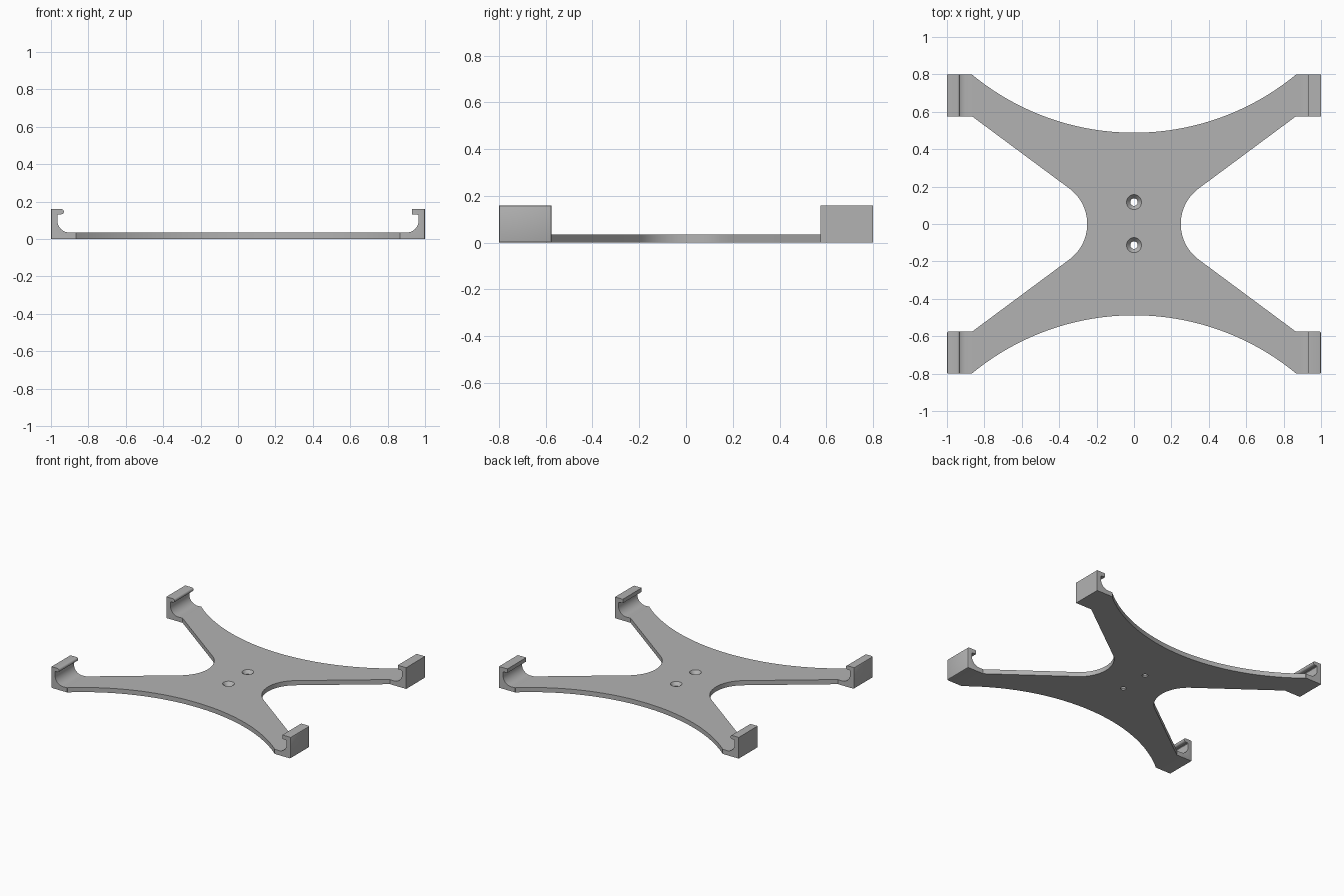
import bpy
import bmesh
from math import sin, cos, radians, asin

cube = bpy.data.objects.get("Cube")
if cube:
    bpy.data.objects.remove(cube, do_unlink=True)

THICK = 0.035
ARM_X, ARM_IN, ARM_OUT = 0.865, 0.575, 0.8

grey = bpy.data.materials.new("plain grey")
grey.use_nodes = True
COLOUR = (0.45, 0.45, 0.45, 1)
grey.diffuse_color = COLOUR
grey.node_tree.nodes["Principled BSDF"].inputs["Base Color"].default_value = COLOUR


def arc(cx, cy, r, start, end, steps):
    """Points on a circle between two angles in degrees."""
    angles = [radians(start + (end - start) * i / steps) for i in range(steps + 1)]
    return [(cx + r * cos(a), cy + r * sin(a)) for a in angles]


def prism(name, points, direction):
    """Extrude a closed outline of 3D points along a direction."""
    bm = bmesh.new()
    face = bm.faces.new([bm.verts.new(p) for p in points])
    new = bmesh.ops.extrude_face_region(bm, geom=[face])["geom"]
    bmesh.ops.translate(bm, vec=direction,
                        verts=[v for v in new if isinstance(v, bmesh.types.BMVert)])
    bmesh.ops.recalc_face_normals(bm, faces=bm.faces)
    mesh = bpy.data.meshes.new(name)
    bm.to_mesh(mesh)
    bm.free()
    obj = bpy.data.objects.new(name, mesh)
    bpy.context.collection.objects.link(obj)
    mesh.materials.append(grey)
    return obj


def activate(obj):
    bpy.ops.object.select_all(action="DESELECT")
    obj.select_set(True)
    bpy.context.view_layer.objects.active = obj


def cut_cone(target, y, r_low, r_high, z_low, z_high):
    """Subtract a vertical cone or cylinder on the centre line."""
    bpy.ops.mesh.primitive_cone_add(vertices=32, radius1=r_low, radius2=r_high,
                                    depth=z_high - z_low,
                                    location=(0, y, (z_low + z_high) / 2))
    cutter = bpy.context.object
    cutter.hide_render = True
    cutter.data.materials.append(grey)
    activate(target)
    mod = target.modifiers.new("hole", "BOOLEAN")
    mod.operation = "DIFFERENCE"
    mod.solver = "EXACT"
    mod.object = cutter
    bpy.ops.object.modifier_apply(modifier=mod.name)
    bpy.data.objects.remove(cutter, do_unlink=True)


# Cross-shaped plate: right waist, rear sweep, then both turned half round
waist_r = 0.236
sweep_r = 1.362
half = math_half = 180 * asin(ARM_X / sweep_r) / radians(180)
half_outline = arc(0.25 + waist_r, 0, waist_r, 234, 126, 24)
half_outline += [(ARM_X, ARM_IN)]
half_outline += arc(0, 0.488 + sweep_r, sweep_r, 270 + half, 270 - half, 40)
half_outline += [(-ARM_X, ARM_IN)]
outline = half_outline + [(-x, -y) for x, y in half_outline]
plate = prism("cross_plate", [(x, y, 0) for x, y in outline], (0, 0, THICK))

# Countersunk screw holes
for y in (0.117, -0.113):
    cut_cone(plate, y, 0.02, 0.02, -0.02, 0.06)
    cut_cone(plate, y, 0.02, 0.045, 0.01, 0.041)

# Corner clips: coved inside wall with an overhanging lip
cove = arc(0.9, 0.1, 0.066, 0, -90, 14)
lips = {
    1: [(0.93, 0.16), (0.93, 0.13), (0.957, 0.13)] + arc(0.957, 0.121, 0.009, 90, 0, 4),
    -1: arc(0.945, 0.146, 0.014, 90, 270, 10) + [(0.962, 0.132), (0.966, 0.128)],
}
clips = []
for sx, side in ((1, "left"), (-1, "right")):
    profile = [(ARM_X, 0), (1, 0), (1, 0.16)] + lips[sx] + cove + [(ARM_X, THICK)]
    for sy, end in ((-1, "front"), (1, "back")):
        clip = prism(f"{end}_{side}_clip",
                     [(sx * x, sy * ARM_IN, z) for x, z in profile],
                     (0, sy * (ARM_OUT - ARM_IN), 0))
        clips.append(clip)
        # Softened outer rim on the front pair
        if sy < 0:
            bm = bmesh.new()
            bm.from_mesh(clip.data)
            rim = [e for e in bm.edges if all(abs(v.co.x) > 0.999 for v in e.verts)]
            bmesh.ops.bevel(bm, geom=rim, offset=0.008, segments=2,
                            profile=0.5, affect="EDGES")
            bm.to_mesh(clip.data)
            bm.free()

for obj in [plate] + clips:
    activate(obj)
    bpy.ops.object.shade_smooth_by_angle(angle=radians(30))
